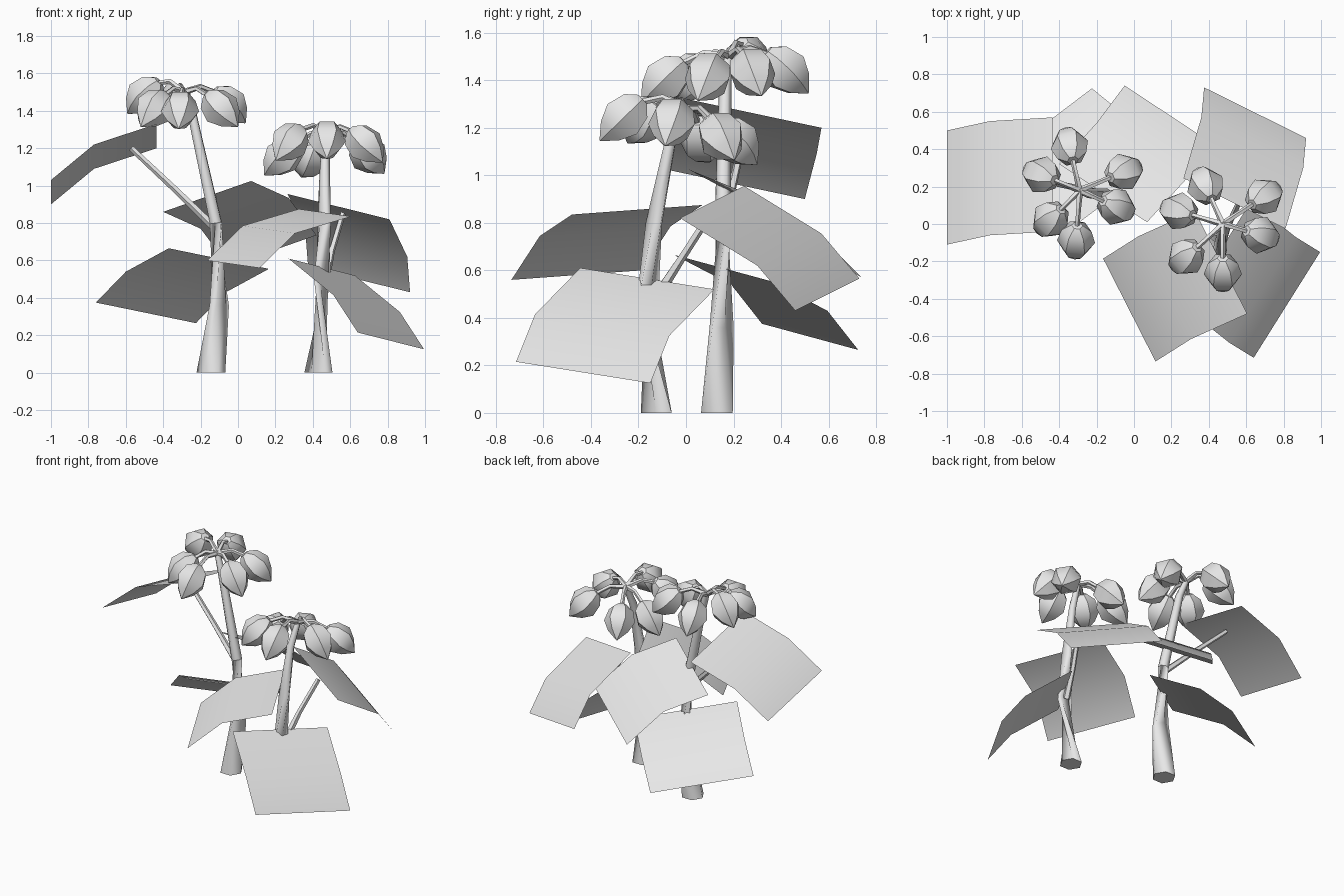
import bpy, bmesh, math
from mathutils import Vector

cube = bpy.data.objects.get("Cube")
if cube:
    bpy.data.objects.remove(cube, do_unlink=True)

grey = bpy.data.materials.new("plain_grey")
grey.use_nodes = True
grey.diffuse_color = (0.8, 0.8, 0.8, 1)
grey.node_tree.nodes["Principled BSDF"].inputs["Base Color"].default_value = (0.8, 0.8, 0.8, 1)


def finish(name, bm, angle):
    """Turn a bmesh into a shaded object."""
    mesh = bpy.data.meshes.new(name)
    bm.to_mesh(mesh)
    bm.free()
    obj = bpy.data.objects.new(name, mesh)
    bpy.context.collection.objects.link(obj)
    mesh.materials.append(grey)
    bpy.ops.object.select_all(action='DESELECT')
    obj.select_set(True)
    bpy.context.view_layer.objects.active = obj
    bpy.ops.object.shade_smooth_by_angle(angle=math.radians(angle))
    return obj


def tube(name, path, radii, sides=6, angle=65):
    """Loft rings of the given radii along a path and close both ends."""
    path = [Vector(p) for p in path]
    bm = bmesh.new()
    rings = []
    for i, (p, r) in enumerate(zip(path, radii)):
        tangent = path[min(i + 1, len(path) - 1)] - path[max(i - 1, 0)]
        if i == 0 and p.z == 0:
            tangent = Vector((0, 0, 1))
        turn = tangent.to_track_quat('Z', 'Y')
        ring = []
        for k in range(sides):
            a = math.tau * k / sides
            ring.append(bm.verts.new(p + turn @ Vector((r * math.cos(a), r * math.sin(a), 0))))
        rings.append(ring)
    for lower, upper in zip(rings, rings[1:]):
        for k in range(sides):
            n = (k + 1) % sides
            bm.faces.new((lower[k], lower[n], upper[n], upper[k]))
    bm.faces.new(rings[0][::-1])
    bm.faces.new(rings[-1])
    return finish(name, bm, angle)


def leaf(name, edge, width):
    """Bent square sheet: one edge (tip, bend, base) swept across a width."""
    bm = bmesh.new()
    width = Vector(width)
    rows = [[bm.verts.new(Vector(p) + width * t) for t in (0, 0.5, 1)] for p in edge]
    for a, b in zip(rows, rows[1:]):
        for k in range(2):
            face = bm.faces.new((a[k], a[k + 1], b[k + 1], b[k]))
            face.normal_update()
            if face.normal.z < 0:
                face.normal_flip()
    return finish(name, bm, 40)


def flower_head(name, hub, buds):
    """Ring of drooping pointed buds, each on an arched stalk."""
    hub = Vector(hub)
    for i, centre in enumerate(buds):
        centre = Vector(centre)
        out = centre - hub
        out.z = 0
        axis = (out.normalized() * 0.72 + Vector((0, 0, -0.7))).normalized()
        start = centre - axis * 0.115
        steps = (0, 0.04, 0.12, 0.19, 0.25)
        radii = (0.03, 0.08, 0.102, 0.065, 0.004)
        tube(f"{name}_bud_{i + 1}", [start + axis * s for s in steps], radii, 6, 38)
        bend = hub.lerp(start, 0.55) + Vector((0, 0, 0.025))
        tube(f"{name}_stalk_{i + 1}", [hub, bend, start + axis * 0.02], (0.018, 0.014, 0.014), 5)


# Tall plant: stem, leaf stalk, leaves, flower head
tube("tall_stem",
     [(-.145, .13, 0), (-.1, .15, .36), (-.118, .155, .8), (-.245, .165, 1.38), (-.29, .18, 1.5)],
     (.077, .053, .035, .026, .02))
tube("tall_leaf_stalk", [(-.12, .155, .77), (-.33, .2, .975), (-.57, .25, 1.2)], (.022, .018, .016), 5)
leaf("tall_upper_leaf", [(-1, -.11, 1.03), (-.77, -.06, 1.22), (-.435, -.04, 1.33)], (0, .61, -.13))
leaf("tall_lower_leaf", [(-.76, .32, .375), (-.6, .19, .54), (-.37, -.05, .665)], (.535, .405, -.11))
leaf("tall_back_leaf", [(-.05, .74, .57), (-.2, .54, .77), (-.4, .32, .86)], (.47, -.31, .165))
flower_head("tall_flower", (-.29, .18, 1.5),
            [(-.345, .42, 1.44), (-.5, .265, 1.48), (-.45, .02, 1.41),
             (-.31, -.09, 1.4), (-.09, .09, 1.41), (-.05, .28, 1.43)])

# Short plant: stem, leaf stalk, leaves, flower head
tube("short_stem",
     [(.43, -.125, 0), (.452, -.16, .5), (.46, -.135, .8), (.465, -.068, 1.13), (.475, 0, 1.28)],
     (.075, .047, .037, .026, .02))
tube("short_leaf_stalk", [(.465, -.13, .48), (.5, -.02, .65), (.56, .11, .85)], (.024, .018, .016), 5)
leaf("short_back_leaf", [(.375, .73, .565), (.36, .57, .755), (.265, .245, .955)], (.545, -.27, -.135))
leaf("short_front_leaf", [(-.165, -.185, .6), (.025, -.065, .785), (.325, .07, .875)], (.28, -.55, -.04))
leaf("short_side_leaf", [(.995, -.15, .125), (.865, -.07, .325), (.625, .12, .52)], (-.355, -.565, .09))
flower_head("short_flower", (.475, 0, 1.28),
            [(.38, .21, 1.14), (.235, .07, 1.15), (.275, -.18, 1.23),
             (.475, -.265, 1.24), (.68, -.06, 1.22), (.7, .15, 1.16)])
